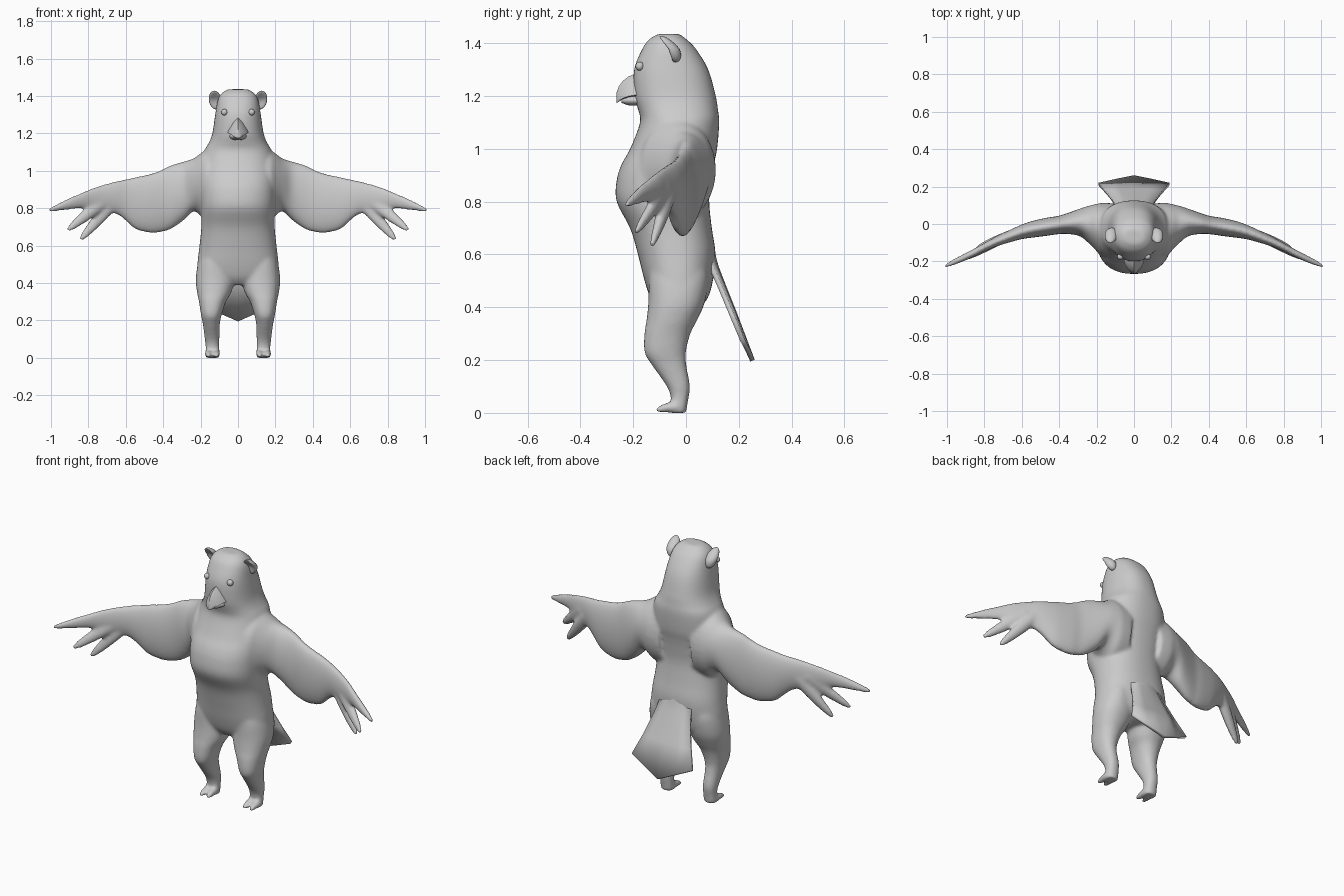
import bpy, bmesh, math
from mathutils import Vector

if "Cube" in bpy.data.objects:
    bpy.data.objects.remove(bpy.data.objects["Cube"])

grey = bpy.data.materials.new("plain grey")
grey.diffuse_color = (0.6, 0.6, 0.6, 1)
grey.use_nodes = True
grey.node_tree.nodes["Principled BSDF"].inputs["Base Color"].default_value = grey.diffuse_color


def spow(v, p):
    return math.copysign(abs(v) ** p, v)


def smooth_rows(rows, steps=4):
    """Run a spline through rows of numbers so that lofts curve gently."""
    out = []
    for i in range(len(rows) - 1):
        a, b, c, d = (rows[max(0, min(len(rows) - 1, i + k))] for k in (-1, 0, 1, 2))
        for s in range(steps):
            t = s / steps
            out.append([.5 * (2 * q + (r - p) * t + (2 * p - 5 * q + 4 * r - w) * t * t
                              + (3 * q - p - 3 * r + w) * t ** 3) for p, q, r, w in zip(a, b, c, d)])
    return out + [list(rows[-1])]


def loft(bm, rings, power=2.2, n=24):
    """Skin closed superellipse rings given as (centre, half axis u, half axis v)."""
    loops = []
    for c, u, v in rings:
        loop = []
        for i in range(n):
            a = 2 * math.pi * i / n
            loop.append(bm.verts.new(Vector(c) + Vector(u) * spow(math.cos(a), 2 / power)
                                     + Vector(v) * spow(math.sin(a), 2 / power)))
        loops.append(loop)
    faces = [bm.faces.new(loops[0]), bm.faces.new(loops[-1])]
    for a, b in zip(loops, loops[1:]):
        for i in range(n):
            j = (i + 1) % n
            faces.append(bm.faces.new((a[i], a[j], b[j], b[i])))
    bmesh.ops.recalc_face_normals(bm, faces=faces)


def finish(name, bm, angle=None):
    me = bpy.data.meshes.new(name)
    bm.to_mesh(me)
    bm.free()
    me.materials.append(grey)
    ob = bpy.data.objects.new(name, me)
    bpy.context.collection.objects.link(ob)
    for p in me.polygons:
        p.use_smooth = True
    if angle:
        bpy.ops.object.select_all(action='DESELECT')
        ob.select_set(True)
        bpy.context.view_layer.objects.active = ob
        bpy.ops.object.shade_smooth_by_angle(angle=math.radians(angle))
    return ob


def ellipsoid(bm, c, r, n=16):
    res = bmesh.ops.create_uvsphere(bm, u_segments=n, v_segments=n // 2 + 2, radius=1)
    for v in res['verts']:
        v.co = Vector((c[0] + v.co.x * r[0], c[1] + v.co.y * r[1], c[2] + v.co.z * r[2]))
    return res['verts']


body = bmesh.new()

# Torso and head: z, front y, back y, half width
torso = [(1.436, -.105, -.025, .055), (1.415, -.14, .002, .087), (1.38, -.165, .037, .108),
         (1.3, -.197, .085, .122), (1.2, -.196, .113, .137), (1.15, -.182, .121, .156),
         (1.1, -.174, .126, .183), (1.0, -.212, .118, .2), (.94, -.245, .105, .201),
         (.88, -.263, .095, .2), (.8, -.263, .088, .197), (.7, -.212, .098, .196),
         (.6, -.182, .112, .206), (.5, -.157, .102, .217), (.43, -.132, .08, .21),
         (.39, -.1, .04, .16)]
loft(body, [((0, (f + b) / 2, z), (w, 0, 0), (0, (b - f) / 2, 0))
            for z, f, b, w in smooth_rows(torso)], 2.3, 48)

# Legs: z, front y, back y, inner x, outer x
leg = [(.6, -.12, .06, .06, .18), (.52, -.14, .085, .035, .212), (.42, -.143, .072, .02, .226),
       (.35, -.15, .042, .036, .219), (.3, -.158, .017, .064, .209), (.23, -.158, 0, .087, .198),
       (.18, -.129, .002, .097, .188), (.1, -.073, .016, .099, .178), (.05, -.057, .009, .099, .173),
       (0, -.062, .001, .099, .174)]
# Winged arms, flaring into the chest: x, top z, bottom z, front y, back y
arm = [(.1, 1.12, .72, -.19, .11), (.17, 1.11, .73, -.175, .113), (.205, 1.09, .765, -.14, .106),
       (.24, 1.065, .783, -.105, .098), (.29, 1.05, .735, -.065, .082), (.36, 1.03, .687, -.053, .057),
       (.41, 1.005, .672, -.055, .042), (.465, .985, .667, -.063, .034), (.545, .968, .686, -.073, .016),
       (.6, .955, .732, -.081, -.003), (.65, .945, .768, -.094, -.025), (.72, .927, .775, -.115, -.06),
       (.78, .908, .785, -.138, -.09), (.83, .886, .798, -.162, -.118), (.9, .856, .792, -.195, -.155),
       (.96, .827, .784, -.219, -.185), (1.01, .802, .777, -.235, -.215)]
# Lower fingers: root and tip
fingers = [((.71, -.08, .845), (.912, -.19, .682)), ((.67, -.062, .83), (.842, -.129, .632))]

for s in (-1, 1):
    loft(body, [((s * (a + c) / 2, (f + b) / 2, z), (s * (c - a) / 2, 0, 0), (0, (b - f) / 2, 0))
                for z, f, b, a, c in smooth_rows(leg)])
    loft(body, [((s * x, (f + b) / 2, (t + l) / 2), (0, (b - f) / 2, 0), (0, 0, (t - l) / 2))
                for x, t, l, f, b in smooth_rows(arm)], 2, 32)
    for p, q in fingers:
        p, q = Vector(p), Vector(q)
        d = (q - p).normalized()
        side = Vector((-d.z, 0, d.x)).normalized()
        rings = []
        for t, r in ((0, .037), (.35, .035), (.6, .03), (.85, .022), (1, .012)):
            c = p.lerp(q, t)
            rings.append(((s * c.x, c.y, c.z), (0, r * .75, 0), (s * side.x * r, 0, side.z * r)))
        loft(body, rings, 2, 12)
    # Two toes on each foot
    for x in (.115, .158):
        rings = [((s * x, y, h), (.019 * k, 0, 0), (0, 0, h))
                 for y, h, k in ((-.03, .022, 1), (-.075, .02, 1), (-.1, .014, .85), (-.116, .009, .5))]
        loft(body, rings, 2.3, 12)

# Fuse the parts into one soft skin
skin = finish("body", body)
rm = skin.modifiers.new("fuse", 'REMESH')
rm.mode = 'VOXEL'
rm.voxel_size = .008
rm.use_smooth_shade = True
sm = skin.modifiers.new("soften", 'SMOOTH')
sm.factor = .5
sm.iterations = 14

# Fan tail growing out of the back: half width, centre y, edge y, z
tail = bmesh.new()
rows = [(.08, .07, .03, .72), (.095, .096, .06, .63), (.1, .113, .092, .56), (.118, .143, .128, .48),
        (.15, .183, .17, .38), (.189, .22, .212, .28)]
pts = [[tail.verts.new((w * k / 2, c + (e - c) * (k / 2) ** 2, z - (.082 * (1 - abs(k) / 2) if z < .3 else 0)))
        for k in (-2, -1, 0, 1, 2)] for w, c, e, z in smooth_rows(rows[:-1]) + [rows[-1]]]
for v in pts[-1][1:4]:
    v.co.y = .252 - abs(v.co.x) * .2
for a, b in zip(pts, pts[1:]):
    for i in range(4):
        tail.faces.new((a[i], b[i], b[i + 1], a[i + 1]))
bmesh.ops.recalc_face_normals(tail, faces=tail.faces[:])
fan = finish("tail", tail, 40)
so = fan.modifiers.new("thickness", 'SOLIDIFY')
so.thickness = .018
so.offset = 0

# Beak: rounded upper half hooks over the lower half
upper = bmesh.new()
loops = []
for y, top, low, w in ((-.15, 1.297, 1.2, .06), (-.19, 1.286, 1.2, .056), (-.218, 1.274, 1.196, .047),
                       (-.24, 1.257, 1.188, .034), (-.255, 1.236, 1.178, .021), (-.264, 1.21, 1.174, .008)):
    h = top - low
    prof = ((0, top), (w * .42, top - h * .25), (w * .85, low + h * .25), (w, low + h * .05), (w * .8, low),
            (-w * .8, low), (-w, low + h * .05), (-w * .85, low + h * .25), (-w * .42, top - h * .25))
    loops.append([upper.verts.new((x, y, z)) for x, z in prof])
for a, b in zip(loops, loops[1:]):
    for i in range(9):
        upper.faces.new((a[i], a[(i + 1) % 9], b[(i + 1) % 9], b[i]))
upper.faces.new(loops[0])
upper.faces.new(loops[-1])
bmesh.ops.recalc_face_normals(upper, faces=upper.faces[:])
finish("upper_beak", upper, 60)

lower = bmesh.new()
loft(lower, [((0, y, 1.184), (w, 0, 0), (0, 0, h)) for y, w, h in
             ((-.15, .05, .02), (-.19, .046, .021), (-.22, .034, .019), (-.245, .017, .01))], 2, 14)
finish("lower_beak", lower, 50)

# Ears cupped towards the front, and small round eyes
for s, label in ((-1, "left"), (1, "right")):
    ear = bmesh.new()
    for v in ellipsoid(ear, (0, 0, 0), (.034, .034, .05), 20):
        x, y, z = v.co
        r = (x / .034) ** 2 + (z / .05) ** 2
        if y < 0:
            v.co.y = y + .032 * max(0, 1 - r)
        # Roll the crown forwards
        v.co.y -= (z + .05) * .35 + max(0, z) * .4
        v.co += Vector((s * .122 + s * z * .1, -.04, 1.378))
    finish("ear_" + label, ear, 60)
    eye = bmesh.new()
    ellipsoid(eye, (s * .073, -.175, 1.313), (.017, .016, .017))
    finish("eye_" + label, eye, 60)
